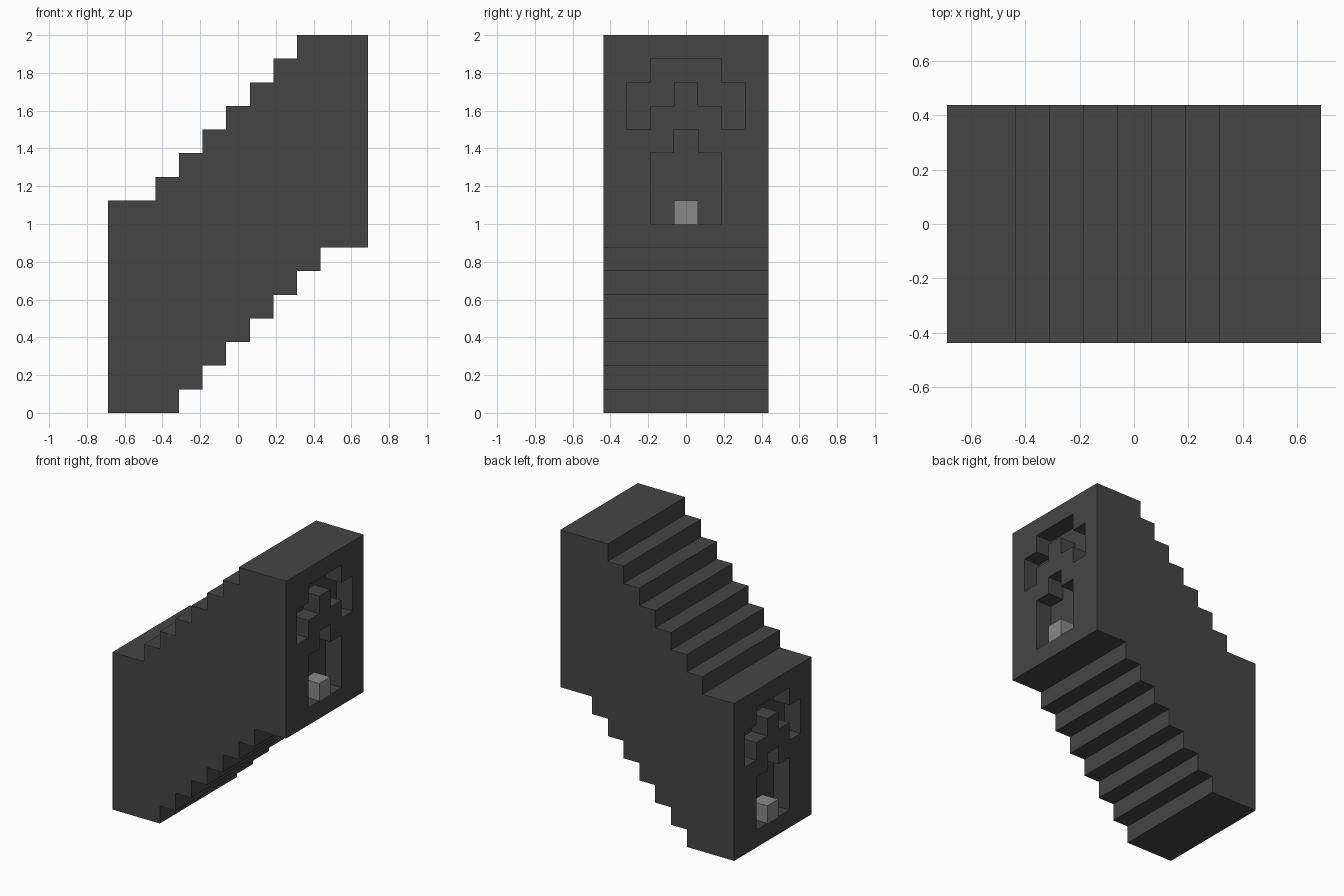
import bpy
import bmesh
from mathutils import Vector

U = 0.125                      # one block
LENGTH, WIDTH, HEIGHT = 11, 7, 9
RISE = 7                       # blocks climbed from the low end to the high end

default = bpy.data.objects.get("Cube")
if default:
    bpy.data.objects.remove(default, do_unlink=True)


def make_material(name, value):
    mat = bpy.data.materials.new(name)
    mat.use_nodes = True
    colour = (value, value, value, 1.0)
    mat.diffuse_color = colour
    mat.node_tree.nodes["Principled BSDF"].inputs["Base Color"].default_value = colour
    return mat


dark_grey = make_material("dark_grey", 0.06)
light_grey = make_material("light_grey", 0.25)

# Carved pattern of an end panel, top row first, '#' solid and '.' open
PATTERN = [
    "#######",
    "##...##",
    "#..#..#",
    "#.###.#",
    "###.###",
    "##...##",
    "##...##",
    "##...##",
    "#######",
]


def clamp(v):
    return max(0, min(RISE, v))


def solid(x, y, z):
    """True where the stepped body fills a block."""
    if not (0 <= x < LENGTH and 0 <= y < WIDTH):
        return False
    bottom = clamp(x - 2)
    top = clamp(x - 1) + HEIGHT
    if not bottom <= z < top:
        return False
    if x in (0, LENGTH - 1):   # carved end panels
        return PATTERN[HEIGHT - 1 - (z - bottom)][y] == "#"
    return True


def to_world(p):
    return Vector(((p[0] - LENGTH / 2) * U, (p[1] - WIDTH / 2) * U, p[2] * U))


def build_blocks(name, filled, material):
    """Skin a set of blocks with only its outer faces."""
    bm = bmesh.new()
    corners = {}

    def vert(p):
        if p not in corners:
            corners[p] = bm.verts.new(to_world(p))
        return corners[p]

    for cell in filled:
        for axis in range(3):
            for side in (0, 1):
                near = list(cell)
                near[axis] += 2 * side - 1
                if tuple(near) in filled:
                    continue
                b, c = (axis + 1) % 3, (axis + 2) % 3
                loop = []
                for db, dc in ((0, 0), (1, 0), (1, 1), (0, 1)):
                    p = list(cell)
                    p[axis] += side
                    p[b] += db
                    p[c] += dc
                    loop.append(vert(tuple(p)))
                bm.faces.new(loop if side else loop[::-1])
    mesh = bpy.data.meshes.new(name)
    bm.to_mesh(mesh)
    bm.free()
    mesh.materials.append(material)
    obj = bpy.data.objects.new(name, mesh)
    bpy.context.collection.objects.link(obj)
    return obj


# Stepped body with a carved panel at each end
body = {(x, y, z)
        for x in range(LENGTH)
        for y in range(WIDTH)
        for z in range(RISE + HEIGHT)
        if solid(x, y, z)}
build_blocks("stepped_body", body, dark_grey)

# Pale block on the sill of each lower opening
for name, x, floor in (("low_end_block", 0, 0), ("high_end_block", LENGTH - 1, RISE)):
    build_blocks(name, {(x, WIDTH // 2, floor + 1)}, light_grey)
